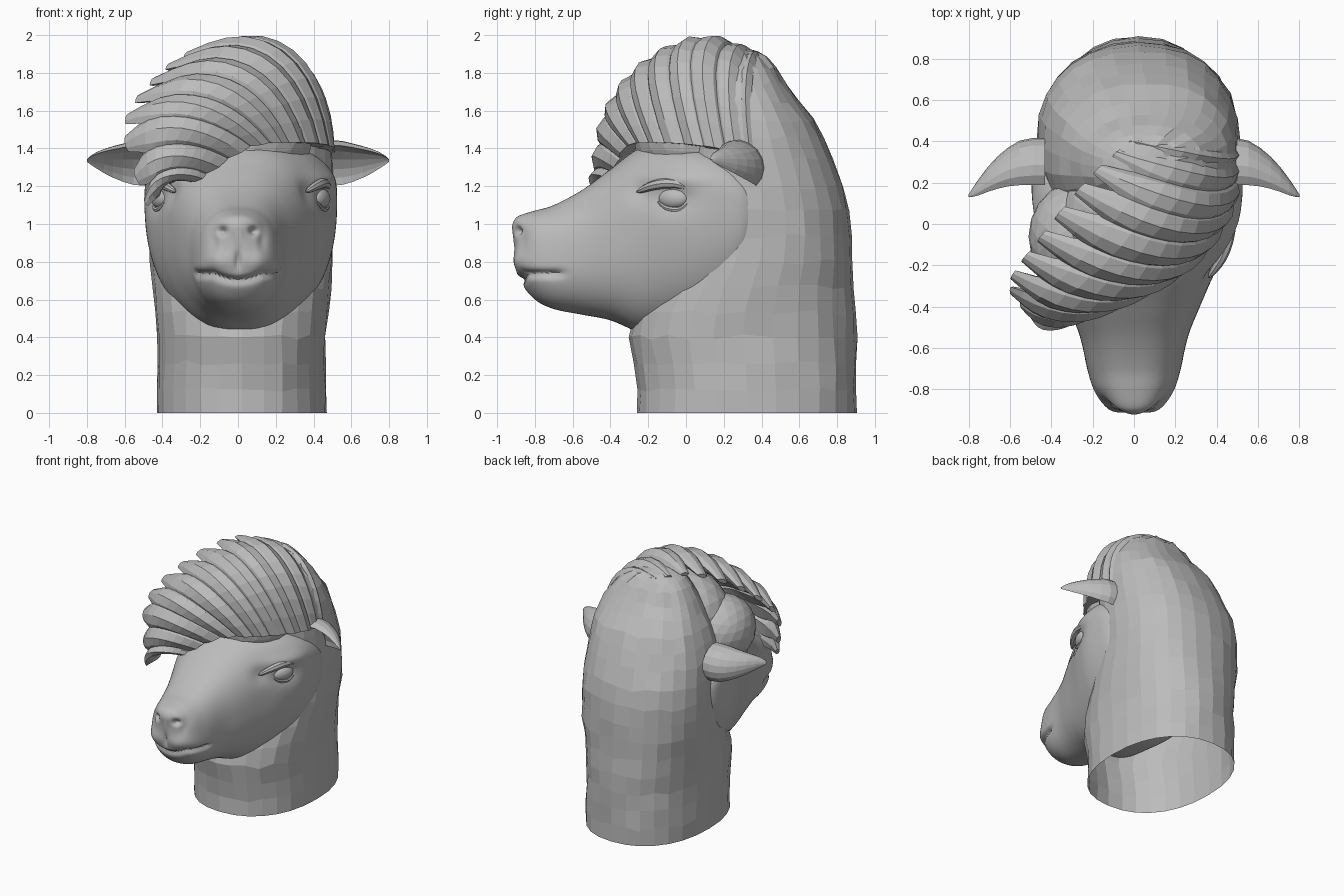
import bpy, bmesh, math, random
from mathutils import Vector

random.seed(4)
if "Cube" in bpy.data.objects:
    bpy.data.objects.remove(bpy.data.objects["Cube"])

clay = bpy.data.materials.new("clay_grey")
clay.use_nodes = True
clay.diffuse_color = (0.5, 0.5, 0.5, 1)
clay.node_tree.nodes["Principled BSDF"].inputs["Base Color"].default_value = (0.5, 0.5, 0.5, 1)


def spline(rows, t):
    """Catmull-Rom sample of a table of rows, t from 0 to 1."""
    f = t * (len(rows) - 1)
    i = min(int(f), len(rows) - 2)
    f -= i
    a, b, c, d = (rows[max(0, min(len(rows) - 1, i + k))] for k in (-1, 0, 1, 2))
    return [q + f * (r - p) / 2 + f * f * (p - 2.5 * q + 2 * r - s / 2)
            + f ** 3 * (1.5 * (q - r) + (s - p) / 2) for p, q, r, s in zip(a, b, c, d)]


def spow(v, e):
    return math.copysign(abs(v) ** e, v)


def bump(*offsets):
    """Gaussian falloff from pairs of (distance, radius)."""
    return math.exp(-sum((d / r) ** 2 for d, r in offsets))


def loft(name, rings, smooth=False, open_start=False):
    """Skin through rings of points, capped at the ends."""
    bm = bmesh.new()
    loops = [[bm.verts.new(p) for p in ring] for ring in rings]
    n = len(loops[0])
    for lo, hi in zip(loops, loops[1:]):
        for j in range(n):
            k = (j + 1) % n
            bm.faces.new((lo[j], lo[k], hi[k], hi[j]))
    start = bm.faces.new(loops[0][::-1])
    bm.faces.new(loops[-1])
    bmesh.ops.recalc_face_normals(bm, faces=bm.faces)
    if open_start:
        bmesh.ops.delete(bm, geom=[start], context='FACES_ONLY')
    mesh = bpy.data.meshes.new(name)
    bm.to_mesh(mesh)
    bm.free()
    obj = bpy.data.objects.new(name, mesh)
    bpy.context.collection.objects.link(obj)
    mesh.materials.append(clay)
    if smooth:
        bpy.ops.object.select_all(action='DESELECT')
        obj.select_set(True)
        bpy.context.view_layer.objects.active = obj
        bpy.ops.object.shade_smooth_by_angle(angle=math.radians(40))


def tube(name, points, radius, steps=12):
    """Tapered round strip along a splined path."""
    rings = []
    for i in range(steps + 1):
        t = i / steps
        p = Vector(spline(points, t))
        along = (Vector(spline(points, min(1, t + .02))) - Vector(spline(points, max(0, t - .02)))).normalized()
        side = along.cross(Vector((0, 0, 1))).normalized()
        up = side.cross(along)
        r = radius * (.15 + math.sin(math.pi * t) ** .6) if 0 < t < 1 else radius * .15
        rings.append([p + r * (side * math.cos(a) + up * math.sin(a))
                      for a in (k * math.tau / 8 for k in range(8))])
    loft(name, rings, True)


# Neck and skull, open underneath: height, front y, back y, half width, centre x
NECK = [(0, -.26, .905, .45, .02), (.2, -.26, .905, .45, .02), (.4, -.3, .905, .445, .02),
        (.6, -.24, .89, .465, .02), (.8, -.1, .88, .485, .02), (1, -.05, .87, .49, .02),
        (1.2, -.05, .835, .485, .025), (1.4, -.05, .755, .46, .04), (1.55, -.02, .68, .425, .06),
        (1.7, .04, .56, .36, .075), (1.82, .08, .48, .27, .065), (1.9, .14, .41, .17, .04),
        (1.93, .22, .32, .06, .03)]
rings = []
for i in range(19):
    z, front, back, half, middle = spline(NECK, i / 18)
    ring = []
    for k in range(28):
        a = k * math.tau / 28
        wobble = random.uniform(.985, 1.01) if 0 < i < 17 else 1
        ring.append((middle + half * wobble * spow(math.cos(a), .89),
                     (front + back) / 2 + (back - front) / 2 * wobble * spow(math.sin(a), .89),
                     max(0, z + (random.uniform(-.015, .015) if 0 < i < 17 else 0))))
    rings.append(ring)
loft("neck", rings, open_start=True)

# Head: y, top, bottom, level of widest point, half width, roundness of the jaw
HEAD = [(-.91, .98, .86, .92, .02, 1), (-.9, 1.02, .76, .89, .07, 1), (-.875, 1.045, .69, .85, .13, 1),
        (-.8, 1.07, .6, .81, .19, .95), (-.7, 1.1, .55, .8, .225, .9), (-.55, 1.18, .52, .84, .26, .9),
        (-.4, 1.29, .49, .9, .315, .85), (-.25, 1.4, .43, 1, .375, .85), (-.1, 1.44, .42, 1.1, .445, .85),
        (.05, 1.44, .43, 1.14, .5, .85), (.2, 1.41, .49, 1.14, .51, .82), (.32, 1.33, .64, 1.1, .495, .82),
        (.42, 1.2, .85, 1.06, .42, .9)]


def sculpt(p):
    """Press the mouth, nostrils and eye sockets in; raise the lips and nose."""
    x, y, z = p
    ax = abs(x)
    if y < -.5:
        out = Vector((x, y + .55, (z - .85) * .6)).normalized()
        fade = min(1, max(0, (-.62 - y) / .08))
        mouth = .7 + .035 * min(1, (ax / .13) ** 2)
        d = -.026 * bump((z - mouth, .02)) * fade
        d += .018 * bump((ax - .1, .08), (z - .8, .05)) * fade
        d -= .018 * bump((x, .018), (z - .81, .05)) * fade
        d -= .015 * bump((ax - .13, .025), (z - .92, .06))
        d += .012 * bump((x, .09), (z - .99, .05)) * fade
        d -= .035 * bump((ax - .085, .025), (z - .965, .022)) * fade
        return p + out * d
    sign = math.copysign(1, x)
    d = -.03 * bump((y + .07, .11), (z - 1.13, .06))
    d += .015 * bump((y + .06, .15), (z - 1.24, .04))
    d -= .02 * bump((y + .24, .06), (z - 1.17, .06))
    return p + Vector((sign * d * min(1, ax / .2), -.2 * d, 0))


rings = []
for i in range(91):
    y, top, low, mid, half, jaw = spline(HEAD, i / 90)
    lean = .015 * min(1, max(0, (y + .5) / .4))
    ring = []
    for k in range(144):
        a = k * math.tau / 144
        c, s = math.cos(a), math.sin(a)
        upper = s > 0
        p = Vector((half * spow(c, .78 if upper else jaw), y,
                    mid + (top - mid if upper else mid - low) * spow(s, .8 if upper else jaw)))
        ring.append(sculpt(p) + Vector((lean, 0, 0)))
    rings.append(ring)
loft("head", rings, True)

# Ear sections: centre x, y, z, half height, depth
EAR = [(.43, .28, 1.31, .14, .13), (.53, .28, 1.31, .14, .125), (.62, .255, 1.315, .115, .1),
       (.7, .21, 1.325, .08, .07), (.765, .16, 1.335, .04, .035), (.8, .135, 1.335, .008, .008)]

# Eyes, lids and ears on both sides
for side, word in ((1, "left"), (-1, "right")):
    bpy.ops.mesh.primitive_uv_sphere_add(segments=20, ring_count=12, rotation=(0, 0, side * math.radians(-25)),
                                         location=(side * .42 + .015, -.065, 1.135))
    eye = bpy.context.object
    eye.name = word + "_eye"
    eye.scale = (.045, .085, .055)
    eye.data.materials.append(clay)
    bpy.ops.object.shade_smooth_by_angle()
    tube(word + "_upper_lid", [(side * x + .015, y, z) for x, y, z in
         ((.345, -.26, 1.17), (.404, -.17, 1.205), (.443, -.07, 1.215), (.47, .04, 1.185))], .024)
    tube(word + "_lower_lid", [(side * x + .015, y, z) for x, y, z in
         ((.4, -.15, 1.12), (.425, -.1, 1.085), (.451, -.03, 1.08), (.47, .03, 1.13))], .013)

    # Leaf-shaped ear, upper edge tipped forward and cupped toward the front
    rings = []
    for i in range(9):
        x, y, z, tall, deep = spline(EAR, i / 8)
        angles = [(math.pi * (k / 8 - .5), 1) for k in range(9)] + [(math.pi * (.5 - k / 6), .4) for k in range(1, 6)]
        ring = []
        for a, shell in angles:
            back = deep * shell * math.cos(a)
            rise = tall * math.sin(a) * (1 if shell == 1 else .9)
            ring.append((side * x, y + .76 * back - .65 * rise, z + .65 * back + .76 * rise))
        rings.append(ring)
    loft(word + "_ear", rings)

# Swept quiff: locks fan from the hairline over the crown to jagged tips
ROOT = [(.48, .34, 1.36), (.47, .1, 1.41), (.31, -.15, 1.43), (.06, -.3, 1.41), (-.2, -.38, 1.25)]
BEND = [(.45, .27, 1.93), (.34, -.08, 2.12), (.09, -.36, 1.99), (-.26, -.52, 1.66), (-.4, -.51, 1.32)]
TIP = [(-.02, .4, 1.89), (-.22, .22, 1.92), (-.45, -.06, 1.76), (-.6, -.29, 1.5), (-.49, -.45, 1.12)]


def sweep(u, t):
    r, b, e = (Vector(spline(rows, max(0, min(1, u)))) for rows in (ROOT, BEND, TIP))
    return r * (1 - t) ** 2 + b * 2 * t * (1 - t) + e * t * t


SECTION = [(-1, -.6), (-.6, .5), (0, 1), (.6, .55), (1, -.4), (.5, -2), (-.5, -2)]
LOCKS = 11
for i in range(LOCKS):
    u = i / (LOCKS - 1)
    rings = []
    for j in range(11):
        t = j / 10
        p = sweep(u, t)
        wide = (sweep(u + .03, t) - sweep(u - .03, t)) / (min(1, u + .03) - max(0, u - .03)) / LOCKS
        along = sweep(u, min(1, t + .02)) - sweep(u, max(0, t - .02))
        out = along.cross(wide).normalized()
        if out.dot(p - Vector((-.1, .15, 1.35))) < 0:
            out = -out
        taper = 1 if t < .75 else 1 - 2.6 * (t - .75)
        thick = .045 * (.5 + math.sin(math.pi * min(1, t * .8 + .1)) * .6) * taper
        width = wide.normalized() * max(.04, wide.length * .8) * taper
        rings.append([p + width * w + out * thick * h for w, h in SECTION])
    loft("hair_lock_%d" % (i + 1), rings)

# Lumpy hair mass under the quiff
for name, place, size in (("hair_core", (.02, .03, 1.48), (.38, .31, .35)),
                          ("hair_side_mass", (-.26, -.06, 1.4), (.25, .27, .25))):
    bpy.ops.mesh.primitive_ico_sphere_add(subdivisions=3, location=place)
    mass = bpy.context.object
    mass.name = name
    mass.scale = size
    mass.data.materials.append(clay)
